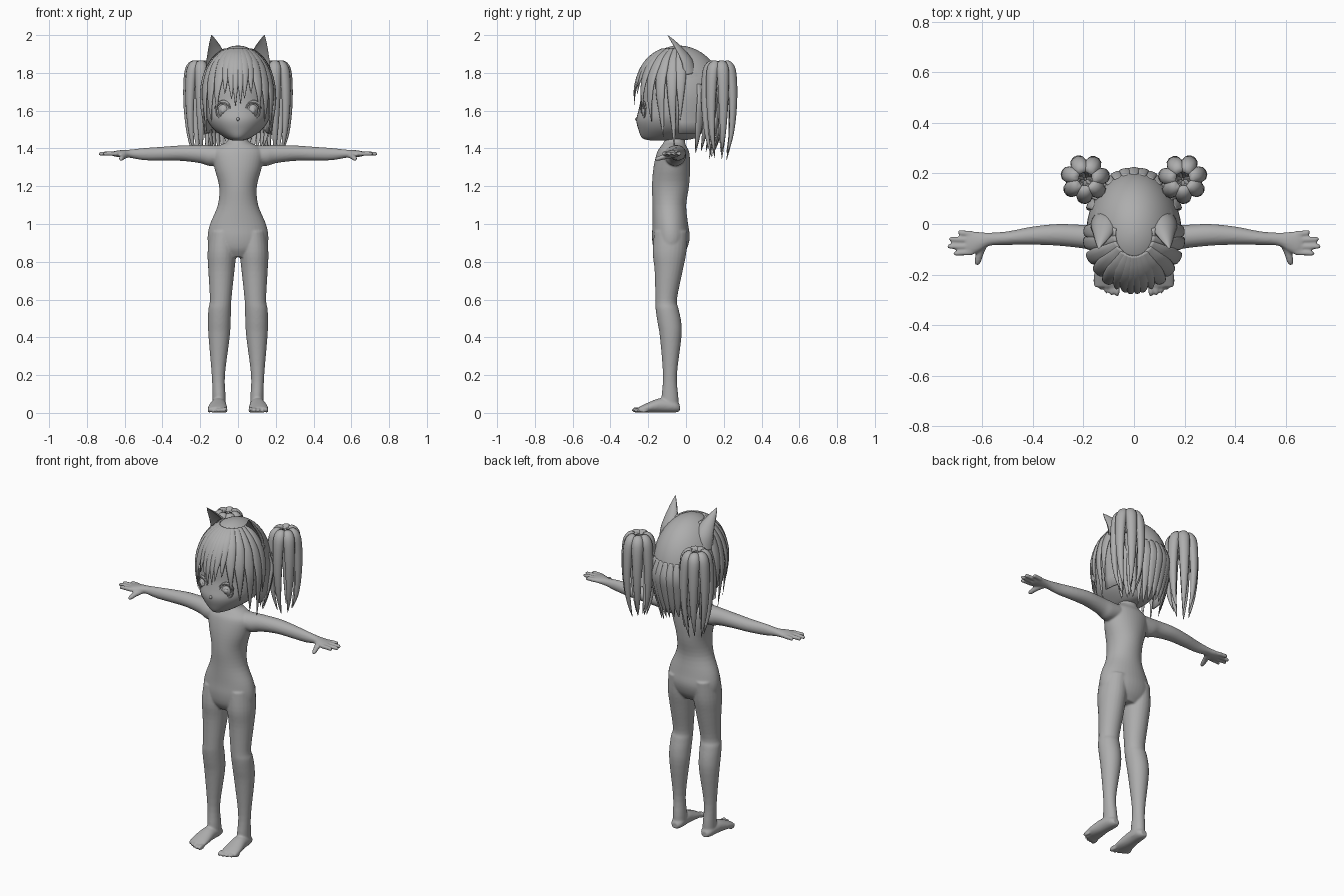
import bpy, bmesh, math, random
from mathutils import Vector, Matrix

if "Cube" in bpy.data.objects:
    bpy.data.objects.remove(bpy.data.objects["Cube"])

random.seed(4)
grey = bpy.data.materials.new("plain_grey")
grey.diffuse_color = (0.42, 0.42, 0.42, 1)
grey.use_nodes = True
grey.node_tree.nodes["Principled BSDF"].inputs["Base Color"].default_value = grey.diffuse_color


def spline(keys, n):
    """Catmull-Rom through tuples of any length, n steps per span."""
    out = []
    for i in range(len(keys) - 1):
        p = [keys[max(0, min(len(keys) - 1, i + k))] for k in (-1, 0, 1, 2)]
        for j in range(n):
            t = j / n
            out.append(tuple(0.5 * (2 * b + (c - a) * t + (2 * a - 5 * b + 4 * c - d) * t * t
                                    + (3 * b - a - 3 * c + d) * t ** 3) for a, b, c, d in zip(*p)))
    return out + [tuple(keys[-1])]


def loft(bm, rings, caps=True):
    vs = [[bm.verts.new(p) for p in r] for r in rings]
    n = len(vs[0])
    for a, b in zip(vs, vs[1:]):
        for i in range(n):
            bm.faces.new((a[i], a[(i + 1) % n], b[(i + 1) % n], b[i]))
    if caps:
        bm.faces.new(vs[0])
        bm.faces.new(vs[-1][::-1])


def circle(n):
    return [(math.cos(2 * math.pi * i / n), math.sin(2 * math.pi * i / n)) for i in range(n)]


def section(bm, axis, keys, s=1, n=24, steps=4):
    """Loft of ellipses; each key is (position on axis, centre a, centre b, radius a, radius b)."""
    rings = []
    for q, a, b, ra, rb in spline(keys, steps):
        ring = []
        for c, d in circle(n):
            u, v = a + ra * c, b + rb * d
            ring.append({'x': (s * q, u, v), 'y': (s * u, q, v), 'z': (s * u, v, q)}[axis])
        rings.append(ring)
    loft(bm, rings)


def ball(bm, loc, r):
    bmesh.ops.create_uvsphere(bm, u_segments=16, v_segments=10, radius=1,
                              matrix=Matrix.Translation(loc) @ Matrix.Diagonal((*r, 1)))


def strand(bm, pts, w, t, axis):
    """Leaf-shaped lock of hair along a path, flat side away from a vertical axis."""
    path = [Vector(p) for p in spline(pts, 5)]
    rings, m = [], len(path) - 1
    for i, p in enumerate(path):
        tan = (path[min(m, i + 1)] - path[max(0, i - 1)]).normalized()
        out = Vector((p.x - axis[0], p.y - axis[1], 0.02)).normalized()
        side = tan.cross(out).normalized()
        out = side.cross(tan)
        u = i / m
        f = max(0.03, 1 - u ** 2.4) * (0.45 + 0.55 * min(1, 3 * u))
        rings.append([p + side * (w * f * c) + out * (t * f * d) for c, d in circle(10)])
    loft(bm, rings)


def finish(name, bm):
    bmesh.ops.recalc_face_normals(bm, faces=bm.faces)
    for f in bm.faces:
        f.smooth = True
    me = bpy.data.meshes.new(name)
    bm.to_mesh(me)
    bm.free()
    me.materials.append(grey)
    ob = bpy.data.objects.new(name, me)
    bpy.context.collection.objects.link(ob)
    return ob


# Body: torso, limbs, hands and feet fused into one smooth skin
bm = bmesh.new()
section(bm, 'z', [(1.50, 0, -.05, .048, .05), (1.44, 0, -.06, .055, .055), (1.415, 0, -.065, .10, .065),
                  (1.38, 0, -.068, .138, .085), (1.30, 0, -.075, .126, .097), (1.20, 0, -.082, .100, .098),
                  (1.10, 0, -.088, .107, .089), (1.0, 0, -.083, .148, .094), (.93, 0, -.08, .161, .100),
                  (.87, 0, -.083, .150, .088), (.825, 0, -.085, .10, .06)], n=40)
for s in (-1, 1):
    section(bm, 'z', [(.96, .08, -.08, .07, .088), (.85, .085, -.087, .076, .089), (.75, .088, -.092, .069, .074),
                      (.60, .092, -.105, .057, .057), (.55, .097, -.1, .06, .061), (.48, .099, -.088, .06, .063),
                      (.40, .1, -.081, .056, .057), (.20, .104, -.085, .035, .037), (.08, .1, -.085, .035, .045),
                      (.02, .1, -.085, .036, .045)], s)
    section(bm, 'y', [(-.033, .1, .026, .02, .018), (-.06, .1, .034, .036, .032), (-.13, .104, .040, .042, .039),
                      (-.20, .108, .028, .051, .027), (-.25, .108, .017, .05, .014)], s)
    for i in range(5):  # toes
        r = .0155 - .0015 * i
        ball(bm, (s * (.067 + .0215 * i), -.258 + .003 * i * i * .7, r), (r * .75, .030 - .002 * i, r))
    section(bm, 'x', [(.08, -.06, 1.365, .06, .05), (.15, -.055, 1.362, .055, .055), (.20, -.05, 1.37, .047, .048),
                      (.30, -.043, 1.375, .043, .041), (.40, -.046, 1.372, .036, .037), (.50, -.056, 1.37, .027, .032),
                      (.57, -.06, 1.372, .026, .022), (.61, -.07, 1.372, .038, .020), (.645, -.076, 1.372, .047, .016),
                      (.665, -.076, 1.372, .043, .011)], s)
    for y0, y1, tip in ((-.038, -.032, .697), (-.063, -.060, .732), (-.089, -.089, .738), (-.113, -.117, .715)):
        section(bm, 'x', [(.64, y0, 1.372, .011, .012), (.69, (y0 + y1) / 2, 1.373, .0108, .0115),
                          (tip - .008, y1, 1.372, .0098, .010), (tip, y1, 1.371, .004, .004)], s, n=12)
    section(bm, 'y', [(-.07, .59, 1.366, .020, .017), (-.11, .608, 1.357, .017, .015),
                      (-.15, .618, 1.346, .013, .012), (-.164, .620, 1.342, .005, .005)], s, n=12)
body = finish("body", bm)
rm = body.modifiers.new("fuse", 'REMESH')
rm.mode, rm.voxel_size, rm.use_smooth_shade = 'VOXEL', 0.0055, True
sm = body.modifiers.new("soften", 'SMOOTH')
sm.factor, sm.iterations = 0.5, 5

# Head with small pointed nose
bm = bmesh.new()
head = [(1.443, -.19, -.02, .03), (1.455, -.232, .05, .065), (1.50, -.252, .10, .128), (1.55, -.263, .125, .162),
        (1.60, -.252, .14, .175), (1.65, -.242, .155, .180), (1.72, -.238, .17, .18), (1.80, -.215, .16, .165),
        (1.87, -.17, .10, .12), (1.91, -.10, .02, .05)]
section(bm, 'z', [(z, 0, (f + b) / 2, w, (b - f) / 2) for z, f, b, w in head], n=40)
ball(bm, (0, -.256, 1.555), (.009, .014, .011))
finish("head", bm)

# Eyes: rim, iris plate and upper lash
bm = bmesh.new()
for s in (-1, 1):
    place = Matrix.Translation((s * .08, -.226, 1.6)) @ Matrix.Rotation(s * .33, 4, 'Z')
    rim = []
    for c, d in circle(28):
        rim.append([place @ Vector((c * (.038 + .004 * e), -.002 + .004 * g, d * (.042 + .004 * e)))
                    for e, g in circle(6)])
    loft(bm, rim + rim[:1], False)
    for r, y in ((.026, -.006), (.012, -.009)):
        loft(bm, [[place @ Vector((c * r, y + k, d * r * 1.25)) for c, d in circle(24)] for k in (0, .008)])
    lash = []
    for i in range(13):
        a = math.radians(15 + 12.5 * i)
        h = .0065 * math.sin(math.pi * (i + .5) / 13) + .001
        lash.append([place @ Vector((math.cos(a) * .046 + e * h * .4, -.003 + g * .005, math.sin(a) * .049 + e * h))
                     for e, g in circle(6)])
    loft(bm, lash)
finish("eyes", bm)


def scalp(a, z, k=1):
    """Point on the hair surface at azimuth a (0 = front) and height z."""
    r = math.sqrt(max(0.0004, 1 - ((z - 1.66) / .285) ** 2)) if z > 1.66 else 1 - .5 * (1.66 - z)
    a = math.radians(a)
    ry = .235 if math.cos(a) > 0 else .255
    return (.195 * r * k * math.sin(a), -.04 - ry * r * k * math.cos(a), z)


# Hair cap, open over the face
bm = bmesh.new()
levels = [1.66 + .285 * math.sin(math.radians(89 - 7.4 * i)) for i in range(13)] + [1.6, 1.54, 1.48]
loft(bm, [[scalp(i * 7.5, z, .97) for i in range(48)] for z in levels], False)
bm.faces.new(bm.verts[:][:48]) if not bm.verts.ensure_lookup_table() else None
face_side = [f for f in bm.faces if f.calc_center_median().z < 1.80 and f.calc_center_median().y < -.05]
bmesh.ops.delete(bm, geom=face_side, context='FACES')
cap = finish("hair_cap", bm)
so = cap.modifiers.new("thickness", 'SOLIDIFY')
so.thickness, so.offset = .008, -1

# Fringe and side locks: start azimuth, tip azimuth, tip height, half width
bm = bmesh.new()
fringe = [(4, 4, 1.63, .026), (14, 10, 1.67, .032), (24, 21, 1.69, .030), (32, 36, 1.61, .036),
          (48, 50, 1.55, .038), (62, 68, 1.47, .036), (78, 84, 1.41, .032), (94, 92, 1.54, .034)]
for s in (-1, 1):
    for a0, a1, zt, w in fringe:
        zt += random.uniform(-.012, .012)
        pts = []
        for i in range(6):
            u = i / 5
            z = 1.925 - (1.925 - zt) * u ** 1.35
            p = scalp(s * (a0 + (a1 - a0) * u), z, 1.0)
            pts.append(p)
        strand(bm, pts, w, .013, (0, -.04))
finish("fringe_and_side_locks", bm)

# Back hair hanging to the shoulders
bm = bmesh.new()
for i in range(13):
    a = 118 + 124 * i / 12
    zt = 1.37 + random.uniform(-.035, .04)
    strand(bm, [scalp(a, z, k) for z, k in ((1.74, .95), (1.66, 1.0), (1.56, .99), (1.46, .94), (zt, .88))],
           .030, .012, (0, -.04))
finish("back_hair", bm)

# Twin tails: a ring of plump locks on each side
bm = bmesh.new()
for s in (-1, 1):
    for k in range(7):
        a = 2 * math.pi * (k + .3) / 7
        zt = 1.335 + random.uniform(0, .05)
        prof = [(.012, 1.815), (.042, 1.845), (.068, 1.79), (.077, 1.64), (.068, 1.48), (.042, zt)]
        pts = [(s * (.193 + r * math.cos(a)), .178 + r * math.sin(a), z) for r, z in prof]
        strand(bm, pts, .037, .030, (s * .193, .178))
    ball(bm, (s * .17, .15, 1.79), (.035, .035, .03))
finish("twin_tails", bm)

# Pointed animal ears with a hollow front
bm = bmesh.new()
for s in (-1, 1):
    rings = []
    for z, cx, cy, rx, ry in spline([(1.81, .117, -.012, .056, .066), (1.87, .118, -.022, .051, .055),
                                     (1.92, .124, -.045, .037, .038), (1.965, .133, -.075, .019, .022),
                                     (2.0, .140, -.098, .002, .002)], 5):
        rings.append([(s * (cx + rx * c), cy + ry * (d if d > 0 else -.35 * d), z - .35 * rx * c)
                      for c, d in circle(24)])
    loft(bm, rings)
finish("animal_ears", bm)
